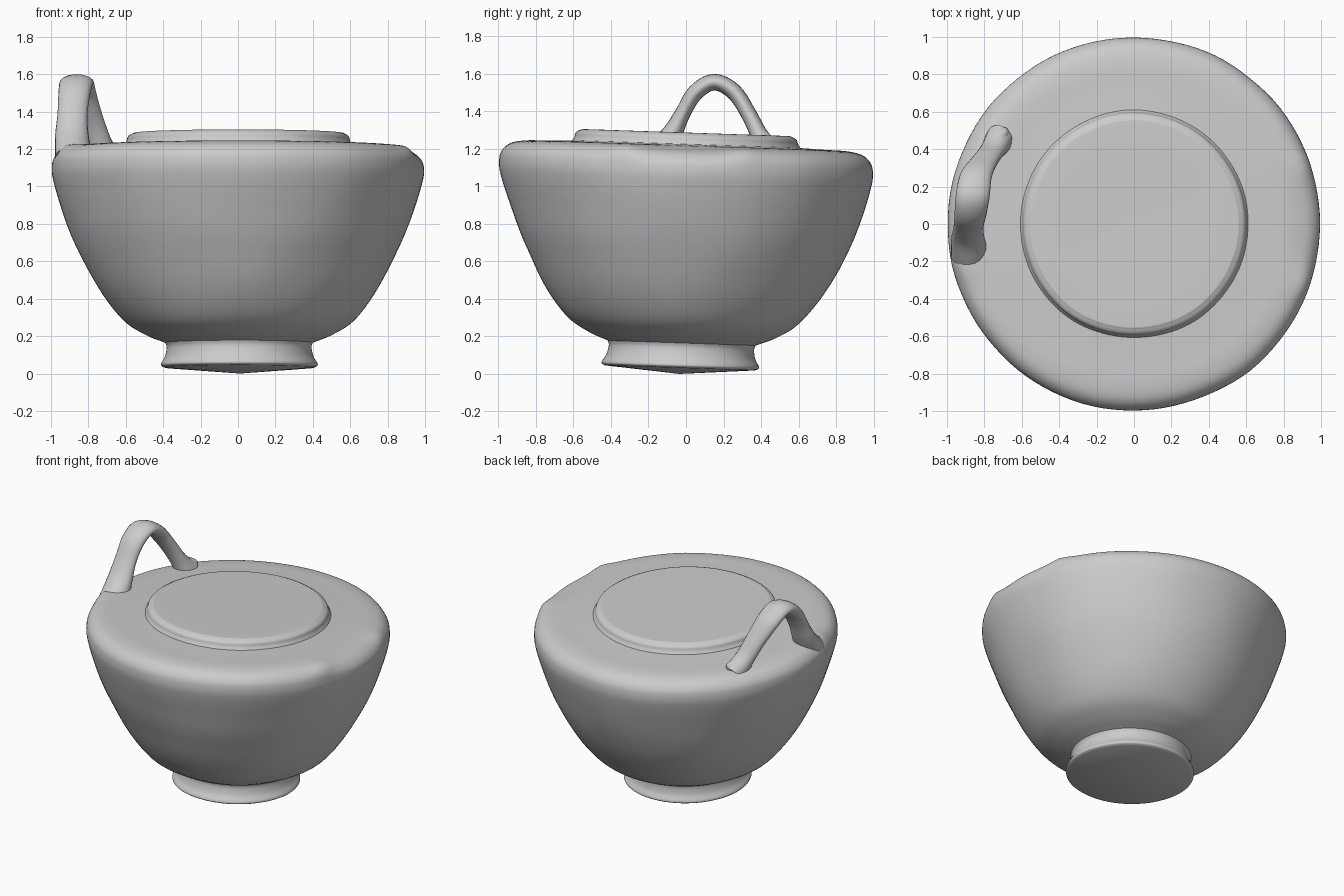
import bpy, bmesh
from math import sin, cos, pi, exp, radians
from mathutils import Vector, noise

cube = bpy.data.objects.get("Cube")
if cube:
    bpy.data.objects.remove(cube, do_unlink=True)

SEGMENTS = 112
TILT = 0.034


def smooth_path(points, steps):
    """Catmull-Rom curve through the points (any dimension)."""
    pts = [Vector(p) for p in points]
    pts = [pts[0] * 2 - pts[1]] + pts + [pts[-1] * 2 - pts[-2]]
    out = []
    for a, b, c, d in zip(pts, pts[1:], pts[2:], pts[3:]):
        for i in range(steps):
            t = i / steps
            out.append(0.5 * (2 * b + (c - a) * t + (2 * a - 5 * b + 4 * c - d) * t**2
                              + (3 * b - a - 3 * c + d) * t**3))
    return out + [pts[-2]]


def finish(name, bm, angle=50):
    bmesh.ops.recalc_face_normals(bm, faces=bm.faces)
    mesh = bpy.data.meshes.new(name)
    bm.to_mesh(mesh)
    bm.free()
    obj = bpy.data.objects.new(name, mesh)
    bpy.context.collection.objects.link(obj)
    bpy.ops.object.select_all(action='DESELECT')
    obj.select_set(True)
    bpy.context.view_layer.objects.active = obj
    bpy.ops.object.shade_smooth_by_angle(angle=radians(angle))
    return obj


def skin(bm, rings):
    for low, high in zip(rings, rings[1:]):
        n = len(low)
        for i in range(n):
            j = (i + 1) % n
            bm.faces.new((low[i], low[j], high[j], high[i]))


def hand_formed(p):
    """Lean, tilt and slight unevenness of hand-shaped clay."""
    q = p.copy()
    r = max(p.xy.length, 0.001)
    wobble = 0.006 * noise.noise(p * 3) * min(1, r * 2)
    q.x += p.x / r * wobble
    q.y += p.y / r * wobble
    low = max(0, 1 - p.z / 0.6)
    q.x += 0.01 * low
    q.y -= 0.035 * low
    q.z -= TILT * p.y
    # Broken stubs of the missing handle and the lump below the remaining one
    for x, y, size in ((0.92, -0.33, 0.014), (0.92, 0.33, 0.012), (-0.9, -0.22, 0.015)):
        d = (p - Vector((x, y, 1.19))).length
        q += Vector((p.x * 0.6, p.y * 0.6, 0.8)) * size * exp(-(d / 0.07) ** 2)
    # Worn rim between the stubs
    wear = exp(-(p.y / 0.25) ** 4) * exp(-((p.x - 0.95) / 0.12) ** 2)
    q.z -= 0.018 * wear * max(0, min(1, (p.z - 1) / 0.15))
    return q


def lathe(name, profile, cap=None, angle=50):
    bm = bmesh.new()
    rings = []
    for r, z in profile:
        ring = []
        for i in range(SEGMENTS):
            a = 2 * pi * i / SEGMENTS
            ring.append(bm.verts.new(hand_formed(Vector((r * cos(a), r * sin(a), z)))))
        rings.append(ring)
    skin(bm, rings)
    if cap is not None:
        centre = bm.verts.new(hand_formed(Vector((0, 0, cap[1]))))
        ring = rings[cap[0]]
        for i in range(SEGMENTS):
            bm.faces.new((ring[i], ring[(i + 1) % SEGMENTS], centre))
    return finish(name, bm, angle)


# Bowl wall, rounded shoulder and flat top
bowl = [(0.395, 0.165), (0.50, 0.208), (0.62, 0.288), (0.75, 0.458), (0.87, 0.69),
        (0.945, 0.89), (0.988, 1.03), (0.997, 1.10), (0.985, 1.155), (0.94, 1.198),
        (0.86, 1.216), (0.74, 1.22), (0.61, 1.225)]
lathe("bowl", smooth_path(bowl, 5))

# Flared foot with a slightly domed underside
foot = [(0.395, 0.165), (0.388, 0.14), (0.398, 0.09), (0.417, 0.058),
        (0.418, 0.042), (0.40, 0.032)]
lathe("foot", smooth_path(foot, 3), cap=(-1, 0.0))

# Raised disc closing the mouth
lid = [(0.61, 1.225), (0.598, 1.245), (0.59, 1.268), (0.565, 1.283), (0.53, 1.287), (0.3, 1.287)]
lathe("lid", smooth_path(lid, 4), cap=(-1, 1.287))

# Strap handle: x, y, z, half width, half thickness
strap = [(-0.88, -0.16, 1.16, 0.10, 0.09), (-0.888, -0.08, 1.27, 0.09, 0.058),
         (-0.885, -0.02, 1.385, 0.08, 0.042), (-0.875, 0.05, 1.50, 0.085, 0.044),
         (-0.862, 0.15, 1.556, 0.09, 0.044), (-0.845, 0.255, 1.505, 0.085, 0.044),
         (-0.80, 0.335, 1.385, 0.072, 0.042), (-0.755, 0.395, 1.265, 0.068, 0.05),
         (-0.72, 0.45, 1.17, 0.075, 0.09)]
path = smooth_path(strap, 5)
bm = bmesh.new()
rings = []
for k, point in enumerate(path):
    before, after = path[max(k - 1, 0)], path[min(k + 1, len(path) - 1)]
    along = Vector(after[:3]) - Vector(before[:3])
    out = Vector((0, -along.z, along.y)).normalized()
    side = along.cross(out).normalized()
    ring = []
    for i in range(20):
        a = 2 * pi * i / 20
        ring.append(bm.verts.new(Vector(point[:3]) + side * point[3] * cos(a)
                                 + out * point[4] * sin(a)))
    rings.append(ring)
skin(bm, rings)
bm.faces.new(rings[0])
bm.faces.new(rings[-1])
finish("handle", bm)

# Smeared clay where the back of the handle meets the top
bm = bmesh.new()
bmesh.ops.create_uvsphere(bm, u_segments=24, v_segments=12, radius=1)
smear = finish("handle_smear", bm)
smear.scale = (0.08, 0.045, 0.05)
smear.rotation_euler.z = radians(50)
smear.location = (-0.73, 0.45, 1.21)
